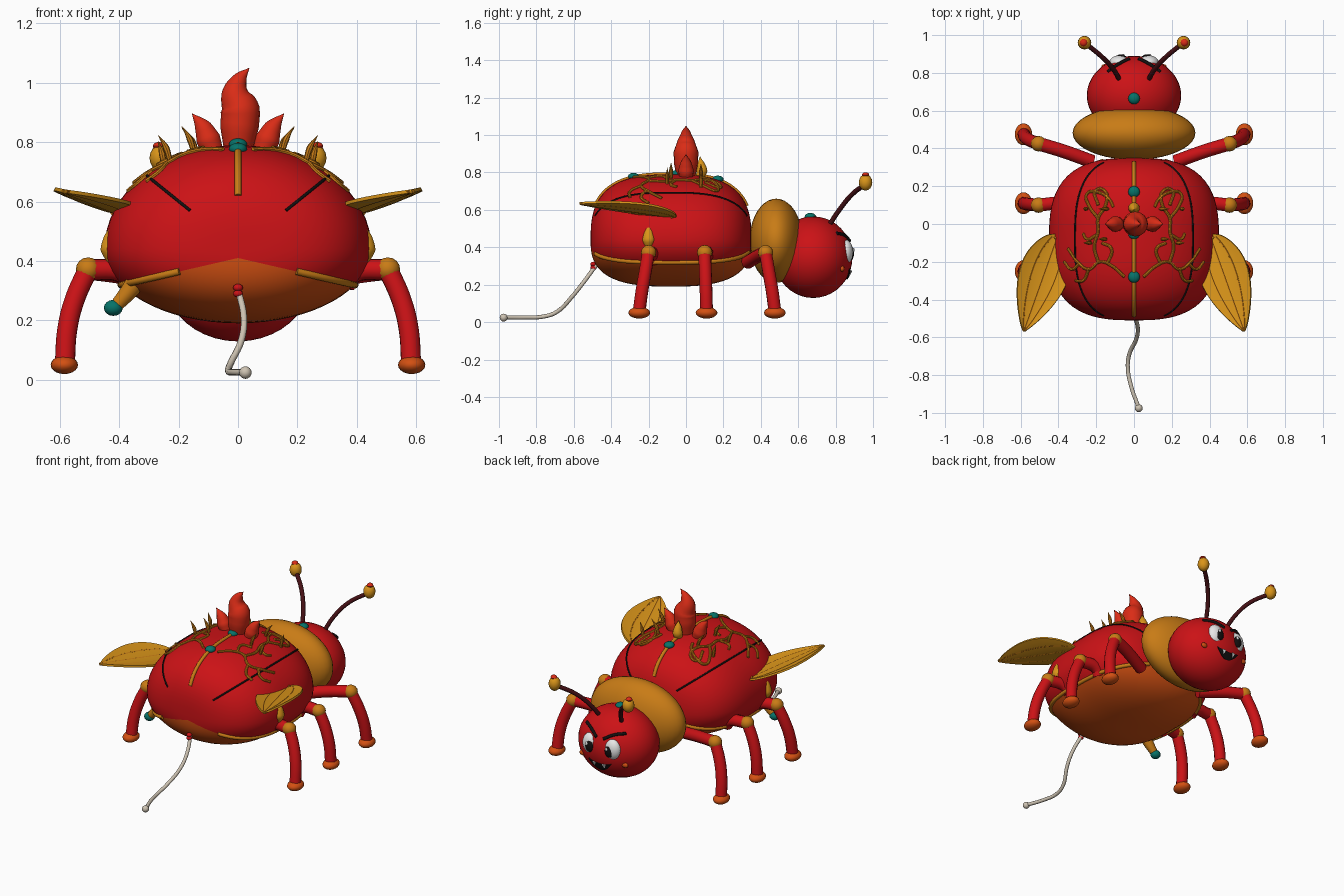
import bpy, bmesh, math
from mathutils import Vector

cube = bpy.data.objects.get("Cube")
if cube:
    bpy.data.objects.remove(cube, do_unlink=True)


def material(name, *rgb):
    m = bpy.data.materials.new(name)
    m.use_nodes = True
    m.diffuse_color = (*rgb, 1)
    m.node_tree.nodes["Principled BSDF"].inputs["Base Color"].default_value = (*rgb, 1)
    return m


RED = material("beetle_red", .6, .006, .008)
FLAME = material("flame_red", .7, .025, .008)
GOLD = material("bright_gold", .7, .3, .01)
AMBER = material("amber", .58, .2, .008)
ORANGE = material("orange", .65, .08, .006)
TEAL = material("teal", .002, .17, .14)
IVORY = material("ivory", .62, .55, .45)
MAROON = material("dark_maroon", .06, .005, .007)
BLACK = material("black", .006, .005, .005)
WHITE = material("white", .85, .85, .85)
built = []


def finish(name, bm, *mats):
    bmesh.ops.recalc_face_normals(bm, faces=bm.faces)
    me = bpy.data.meshes.new(name)
    bm.to_mesh(me)
    bm.free()
    for m in mats:
        me.materials.append(m)
    ob = bpy.data.objects.new(name, me)
    bpy.context.collection.objects.link(ob)
    built.append(ob)
    return ob


def ball(name, loc, size, mat, seg=24):
    bm = bmesh.new()
    bmesh.ops.create_uvsphere(bm, u_segments=seg, v_segments=seg // 2, radius=1)
    for v in bm.verts:
        v.co = Vector(a * b for a, b in zip(v.co, size)) + Vector(loc)
    return finish(name, bm, mat)


def tube(name, pts, r, mat, radii=None, res=3):
    cu = bpy.data.curves.new(name, 'CURVE')
    cu.dimensions = '3D'
    cu.bevel_depth = r
    cu.bevel_resolution = res
    cu.resolution_u = 5
    cu.use_fill_caps = True
    sp = cu.splines.new('BEZIER')
    sp.bezier_points.add(len(pts) - 1)
    for i, (bp, p) in enumerate(zip(sp.bezier_points, pts)):
        bp.co = p
        bp.handle_left_type = bp.handle_right_type = 'AUTO'
        bp.radius = radii[i] if radii else 1
    cu.materials.append(mat)
    ob = bpy.data.objects.new(name, cu)
    bpy.context.collection.objects.link(ob)
    built.append(ob)


def sheet(name, point, nu, nv, mat, thick):
    """Grid surface point(u, v) with u in 0..1 and v in -1..1, given a thickness."""
    bm = bmesh.new()
    rows = [[bm.verts.new(point(i / nu, 2 * j / nv - 1)) for j in range(nv + 1)] for i in range(nu + 1)]
    for a, b in zip(rows, rows[1:]):
        for j in range(nv):
            bm.faces.new((a[j], a[j + 1], b[j + 1], b[j]))
    bmesh.ops.remove_doubles(bm, verts=bm.verts, dist=.0005)
    ob = finish(name, bm, mat)
    mod = ob.modifiers.new("thickness", 'SOLIDIFY')
    mod.thickness = thick
    mod.offset = 0


# Body: a rounded barrel along y, domed above and shallower below
N, CY, CZ, W, L, UP, DOWN = 2.8, -.08, .44, .45, .43, .35, .25


def shell(t, a):
    c, s = math.cos(t), math.sin(t)
    k = (abs(c) ** N + abs(s) ** N) ** (-1 / N)
    h = math.sin(a) * (UP if math.sin(a) > 0 else DOWN)
    return Vector((W * s * k * math.cos(a), CY + L * c * k, CZ + h * s * k))


def girth(y):
    return max(0, 1 - abs((y - CY) / L) ** N) ** (1 / N)


def on_back(x, y, lift=0):
    return (x, y, CZ + lift + UP * math.sqrt(max(0, girth(y) ** 2 - (x / W) ** 2)))


bm = bmesh.new()
bmesh.ops.create_uvsphere(bm, u_segments=64, v_segments=40, radius=1)
for v in bm.verts:
    v.co = shell(math.acos(max(-1, min(1, v.co.z))), math.atan2(v.co.y, v.co.x))
RIDGE, SLOPE = .41, .23
for s in (-1, 1):
    half = [f for f in bm.faces if f.calc_center_median().x * s > 0]
    geom = half + list({e for f in half for e in f.edges}) + list({v for f in half for v in f.verts})
    bmesh.ops.bisect_plane(bm, geom=geom, plane_co=(0, 0, RIDGE), plane_no=(s * SLOPE, 0, 1))
for f in bm.faces:
    c = f.calc_center_median()
    f.material_index = int(c.z < RIDGE - SLOPE * abs(c.x))
finish("body", bm, RED, ORANGE)

# Centre strip, wing case seams and side rims
tube("centre_strip", [shell(.5 + 2.14 * i / 24, math.pi / 2) for i in range(25)], .011, AMBER)


def rim_point(s, y):
    gap = CZ - RIDGE
    A = 1 / W ** 2 + (SLOPE / DOWN) ** 2
    B = 2 * gap * SLOPE / DOWN ** 2
    C = (gap / DOWN) ** 2 - girth(y) ** 2
    x = (-B + math.sqrt(B * B - 4 * A * C)) / (2 * A)
    return (s * x, y, RIDGE - SLOPE * x)


for s in (-1, 1):
    angle = math.pi / 2 - s * math.radians(44)
    tube("wing_case_seam", [shell(.5 + 2.14 * i / 24, angle) for i in range(25)], .005, BLACK)
    tube("side_rim", [rim_point(s, CY - L * math.cos(.36 + 2.5 * i / 24)) for i in range(25)], .012, AMBER)

# Collar and head
ball("collar", (0, .482, .435), (.325, .142, .225), AMBER, 40)
HEAD, HR = Vector((0, .68, .347)), (.25, .21, .218)
ball("head", HEAD, HR, RED, 40)


def on_face(x, z, lift=.004):
    q = 1 - (x / HR[0]) ** 2 - ((z - HEAD.z) / HR[2]) ** 2
    return (x, HEAD.y + HR[1] * math.sqrt(q) + lift, z)


sheet("mouth", lambda u, v: on_face(.08 * (2 * u - 1), .25 + .035 * (2 * u - 1) ** 2
      + .022 * v * (1 - (2 * u - 1) ** 2)), 16, 4, BLACK, .006)
for s in (-1, 1):
    sheet("tooth", lambda u, v: on_face(s * .035 + .012 * v * (1 - u), .276 - .026 * u, .009), 3, 2, WHITE, .005)
    ball("eye", (s * .078, .853, .375), (.054, .04, .066), WHITE)
    ball("pupil", (s * .07, .882, .368), (.029, .016, .038), BLACK, 16)
    ball("eye_glint", (s * .07 + .01, .896, .385), (.009, .005, .011), WHITE, 12)
    ball("cheek", on_face(s * .15, .285, -.002), (.022, .012, .016), ORANGE, 16)
    tube("brow", [on_face(s * x, z) for x, z in ((.025, .435), (.08, .465), (.14, .475))], .009, BLACK)
    tube("antenna", [(s * .075, .76, .51), (s * .11, .82, .60), (s * .17, .885, .68), (s * .255, .955, .735)],
         .013, MAROON)
    ball("antenna_bulb", (s * .262, .96, .747), (.036, .036, .044), GOLD, 16)
    ball("antenna_tip", (s * .267, .96, .787), (.02, .02, .014), FLAME, 12)

# Gems along the spine
for y in (.17, -.05, -.28):
    ball("spine_gem", on_back(0, y, .003), (.031, .031, .02), TEAL, 16)
ball("head_gem", (0, .665, .562), (.031, .031, .022), TEAL, 16)

# Flame crest
tube("large_flame", [(0, 0, .76), (.005, 0, .85), (.007, 0, .91), (-.008, 0, .965), (.005, 0, 1.01), (.038, 0, 1.05)],
     .066, FLAME, (.7, .98, 1, .72, .4, .01), 6)
tube("front_flame", [(0, .07, .77), (0, .085, .81), (0, .08, .845), (0, .075, .885)],
     .03, GOLD, (.7, 1, .7, .02), 5)
for s in (-1, 1):
    tube("small_flame", [(s * .08, 0, .76), (s * .1, 0, .81), (s * .118, 0, .85), (s * .155, 0, .897)],
         .042, FLAME, (.8, 1, .72, .02), 5)
    tube("side_flame", [(s * .42, -.2, .40), (s * .428, -.2, .44), (s * .425, -.2, .48), (s * .415, -.2, .535)],
         .036, GOLD, (.6, 1, .75, .02), 5)

# Vines and leaves on the back, in x and y
VINES = [
    [(.05, -.28), (.12, -.22), (.18, -.2), (.24, -.24), (.3, -.2), (.35, -.13)],
    [(.14, -.21), (.12, -.13), (.17, -.1)],
    [(.24, -.24), (.27, -.3), (.31, -.3)],
    [(.29, -.21), (.33, -.24), (.37, -.2)],
    [(.19, -.2), (.21, -.12), (.19, -.04), (.19, .03), (.15, .1), (.15, .17), (.2, .18), (.19, .1)],
    [(.19, .03), (.24, .1), (.25, .16), (.2, .17), (.13, .13), (.11, .09)],
    [(.2, -.06), (.25, -.08), (.27, -.05)],
]
for s in (-1, 1):
    for vine in VINES:
        tube("vine", [on_back(s * x, y, .003) for x, y in vine], .008, AMBER, res=2)
    for x, y, lean in ((.14, .08, .05), (.15, -.08, .04), (.23, -.1, .04), (.25, .08, .02)):
        b = Vector(on_back(s * x, y))
        tube("vine_leaf", [b, b + Vector((s * lean * .3, 0, .04)), b + Vector((s * lean, 0, .085))],
             .011, AMBER, (.8, 1, .02), 2)

# Cupped leaf wings with veins
for s in (-1, 1):
    def wing(u, v):
        w = .13 * max(0, math.sin(math.pi * u ** .75)) ** .8
        k = w / .13
        return (s * (.40 + .185 * u + .942 * v * w), -.05 - .52 * u + .335 * v * w,
                .56 + .075 * u + .02 * v * k + .02 * v * v * k)
    sheet("wing", wing, 24, 10, GOLD, .012)
    for v in (-.5, 0, .5):
        tube("wing_vein", [wing(.05 + .094 * i, v) for i in range(11)], .0075, AMBER, res=2)
    tube("wing_root", [(s * .36, -.03, .545), (s * .42, -.08, .567)], .014, AMBER)

# Legs: inner root, hip, hip joint, shin, foot
for s in (-1, 1):
    for root, hip, foot in (((.22, .33), .425, .475), ((.36, .1), .1, .11), ((.36, -.17), -.2, -.25)):
        joint = (s * .505, hip, .372)
        tube("upper_leg", [(s * root[0], root[1], .32), (s * .38, (root[1] + hip) / 2 + .01, .355), joint],
             .036, RED)
        ball("hip_joint", joint, (.041, .041, .04), AMBER, 16)
        tube("shin", [joint, (s * .55, hip + (foot - hip) * .35, .27), (s * .575, hip + (foot - hip) * .7, .17),
                      (s * .583, foot, .06)], .034, RED, res=5)
        ball("foot", (s * .585, foot, .05), (.046, .058, .031), ORANGE, 20)

# Gem-capped stub on one flank
tube("flank_stub", [(-.34, -.3, .335), (-.37, -.3, .295), (-.405, -.3, .255)], .03, AMBER, (1.2, 1, .8))
ball("flank_gem", (-.42, -.3, .242), (.032, .03, .027), TEAL, 16)

# Tail
for z in (.29, .31):
    ball("tail_root", (0, -.495, z), (.017, .017, .013), RED, 12)
tube("tail", [(0, -.48, .305), (.02, -.55, .21), (.012, -.61, .135), (-.025, -.69, .055), (-.033, -.76, .03),
              (-.015, -.86, .025), (.024, -.97, .025)], .011, IVORY)
ball("tail_tip", (.025, -.975, .024), (.021, .021, .021), IVORY, 16)

# Turn the swept parts into meshes and smooth everything
bpy.ops.object.select_all(action='DESELECT')
for ob in built:
    ob.select_set(True)
bpy.context.view_layer.objects.active = built[-1]
bpy.ops.object.convert(target='MESH')
bpy.ops.object.shade_smooth_by_angle(angle=math.radians(40))
